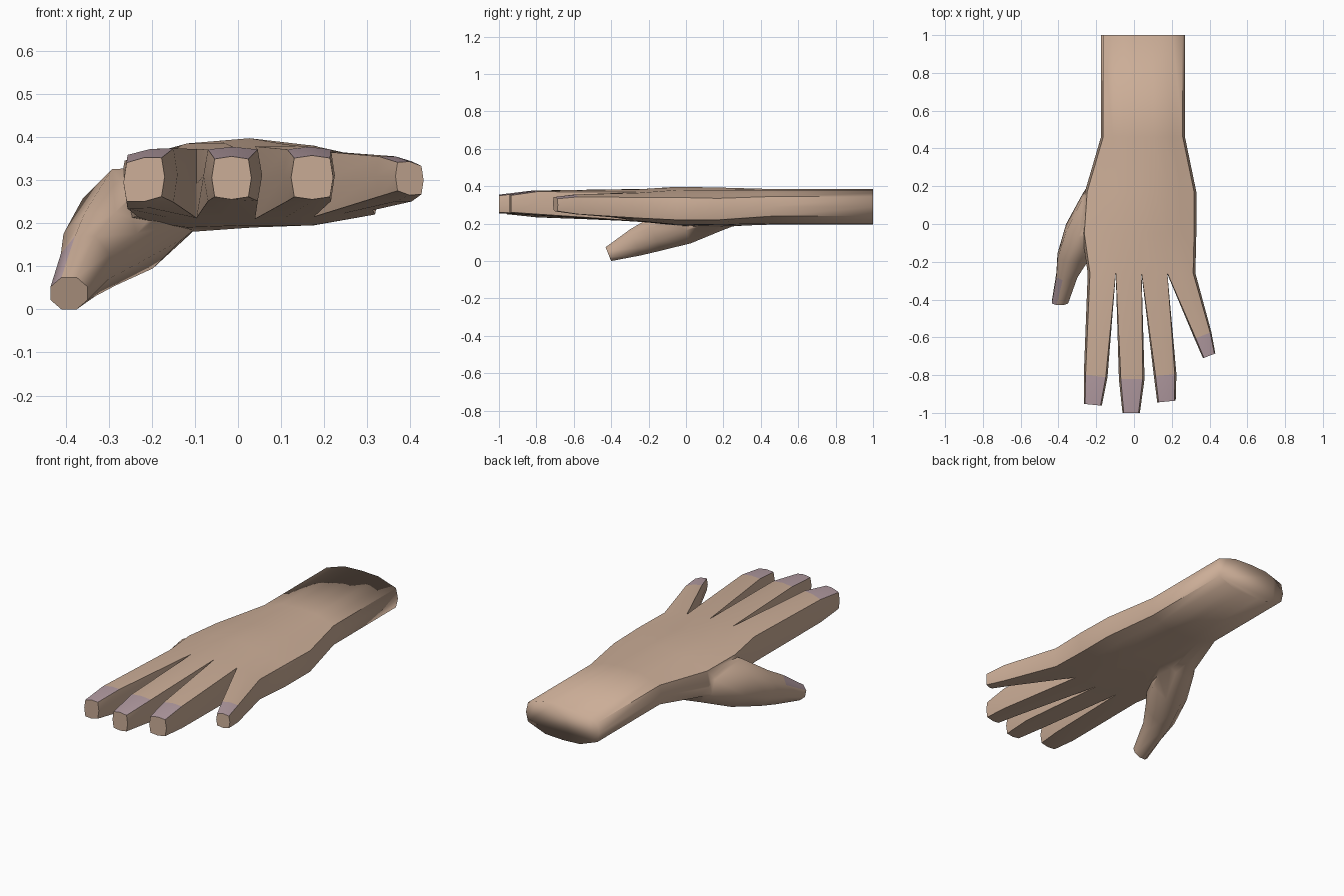
import bpy, bmesh
from math import sin, cos, pi, radians

if "Cube" in bpy.data.objects:
    bpy.data.objects.remove(bpy.data.objects["Cube"])

def material(name, color):
    m = bpy.data.materials.new(name)
    m.diffuse_color = color
    m.use_nodes = True
    m.node_tree.nodes["Principled BSDF"].inputs["Base Color"].default_value = m.diffuse_color
    return m

skin = material("skin", (0.60, 0.42, 0.31, 1))
nail = material("nail", (0.45, 0.33, 0.36, 1))

def loft(bm, a, b, nails=()):
    n = len(a)
    for i in range(n):
        j = (i + 1) % n
        f = bm.faces.new((a[i], a[j], b[j], b[i]))
        f.material_index = 1 if i in nails else 0

def finish(bm, name):
    bmesh.ops.recalc_face_normals(bm, faces=bm.faces[:])
    me = bpy.data.meshes.new(name)
    bm.to_mesh(me)
    bm.free()
    me.materials.append(skin)
    me.materials.append(nail)
    ob = bpy.data.objects.new(name, me)
    bpy.context.collection.objects.link(ob)
    return ob

def spread(c):
    """Five heights across the hand become nine."""
    return [c[i // 2] if i % 2 == 0 else (c[i // 2] + c[i // 2 + 1]) / 2 for i in range(9)]

# Forearm and palm rings: y, left x, right x, side heights, top heights, bottom heights
palm_rings = [
    (1.0, -.175, .27, .29, .29, (.345, .38, .385, .38, .345), (.24, .20, .195, .20, .24)),
    (.46, -.175, .27, .29, .29, (.345, .38, .385, .38, .345), (.24, .20, .195, .20, .24)),
    (.17, -.26, .33, .26, .28, (.335, .38, .393, .38, .335), (.20, .18, .19, .195, .22)),
    (-.05, -.275, .33, .28, .28, (.345, .385, .397, .38, .34), (.21, .19, .195, .195, .22)),
    (-.26, -.245, .325, .29, .29, (.355, .372, .378, .368, .34), (.215, .212, .21, .215, .23)),
]

bm = bmesh.new()
prev = None
for k, (y, xl, xr, ml, mr, top, bot) in enumerate(palm_rings):
    zt, zb = spread(top), spread(bot)
    last = k == len(palm_rings) - 1
    if last:  # raise the knuckles between the finger webs
        zt = [z + .01 * (i % 2) for i, z in enumerate(zt)]
    xs = [xl + .012 + (xr - xl - .024) * i / 8 for i in range(9)]
    t = [bm.verts.new((x, y, z)) for x, z in zip(xs, zt)]
    b = [bm.verts.new((x, y, z)) for x, z in zip(xs, zb)]
    left, right = bm.verts.new((xl, y, ml)), bm.verts.new((xr, y, mr))
    ring = t + [right] + b[::-1] + [left]
    if prev:
        loft(bm, prev, ring)
    else:
        bm.faces.new(ring)
    prev = ring

# Webs between the fingers are shared by neighbouring fingers
mids = [left] + [bm.verts.new((xs[i], -.265, .29)) for i in (2, 4, 6)] + [right]

# Finger sections: x, y, half width, top, bottom; then turn and sideways tilt
fingers = [
    ([(-.203, -.805, .063, .372, .235), (-.218, -.957, .048, .352, .25)], -.10, .14),
    ([(-.012, -.82, .068, .377, .245), (-.015, -1.0, .046, .355, .255)], 0, 0),
    ([(.165, -.80, .060, .377, .245), (.172, -.94, .049, .357, .255)], .10, 0),
    ([(.365, -.59, .048, .355, .25), (.398, -.698, .035, .343, .265)], .37, -.14),
]
for k, (sections, turn, tilt) in enumerate(fingers):
    i = 2 * k
    prev = [t[i], t[i + 1], t[i + 2], mids[k + 1], b[i + 2], b[i + 1], b[i], mids[k]]
    for s, (x, y, w, zt, zb) in enumerate(sections):
        zm = (zt + zb) / 2
        shape = [(-.85, zt - .006), (0, zt), (.85, zt - .006), (1, zm),
                 (.85, zb + .006), (0, zb), (-.85, zb + .006), (-1, zm)]
        ring = [bm.verts.new((x + u * w * cos(turn), y + u * w * sin(turn), z + tilt * u * w))
                for u, z in shape]
        loft(bm, prev, ring, (0, 1) if s else ())
        prev = ring
    bm.faces.new(prev)
hand = finish(bm, "hand")

# Thumb: centre x, y, z, horizontal and vertical radius
thumb_sections = [
    (-.10, .32, .27, .06, .05), (-.17, .15, .245, .10, .085),
    (-.245, -.02, .21, .115, .115), (-.32, -.17, .14, .085, .085),
    (-.355, -.27, .10, .056, .07), (-.392, -.415, .037, .043, .037),
]
bm = bmesh.new()
prev = None
for k, (x, y, z, rx, rz) in enumerate(thumb_sections):
    ring = []
    for i in range(8):
        a = (i + .5) * pi / 4
        u, v = cos(a) / cos(pi / 8), sin(a) / cos(pi / 8)
        ring.append(bm.verts.new((x + rx * u, y - .4 * rz * v, z + rz * v)))
    if prev:
        loft(bm, prev, ring, (2,) if k == 5 else ())
    else:
        bm.faces.new(ring)
    prev = ring
bm.faces.new(prev)
thumb = finish(bm, "thumb")

# Merge the thumb into the palm
mod = hand.modifiers.new("join_thumb", 'BOOLEAN')
mod.operation = 'UNION'
mod.solver = 'EXACT'
mod.object = thumb
bpy.context.view_layer.objects.active = hand
hand.select_set(True)
bpy.ops.object.modifier_apply(modifier=mod.name)
bpy.data.objects.remove(thumb)

# Smooth skin, crisp fingertips, soft forearm end
bpy.ops.object.shade_smooth_by_angle(angle=radians(55))
me = hand.data
for e in me.edges:
    if all(me.vertices[v].co.y > .99 for v in e.vertices):
        e.use_edge_sharp = False
